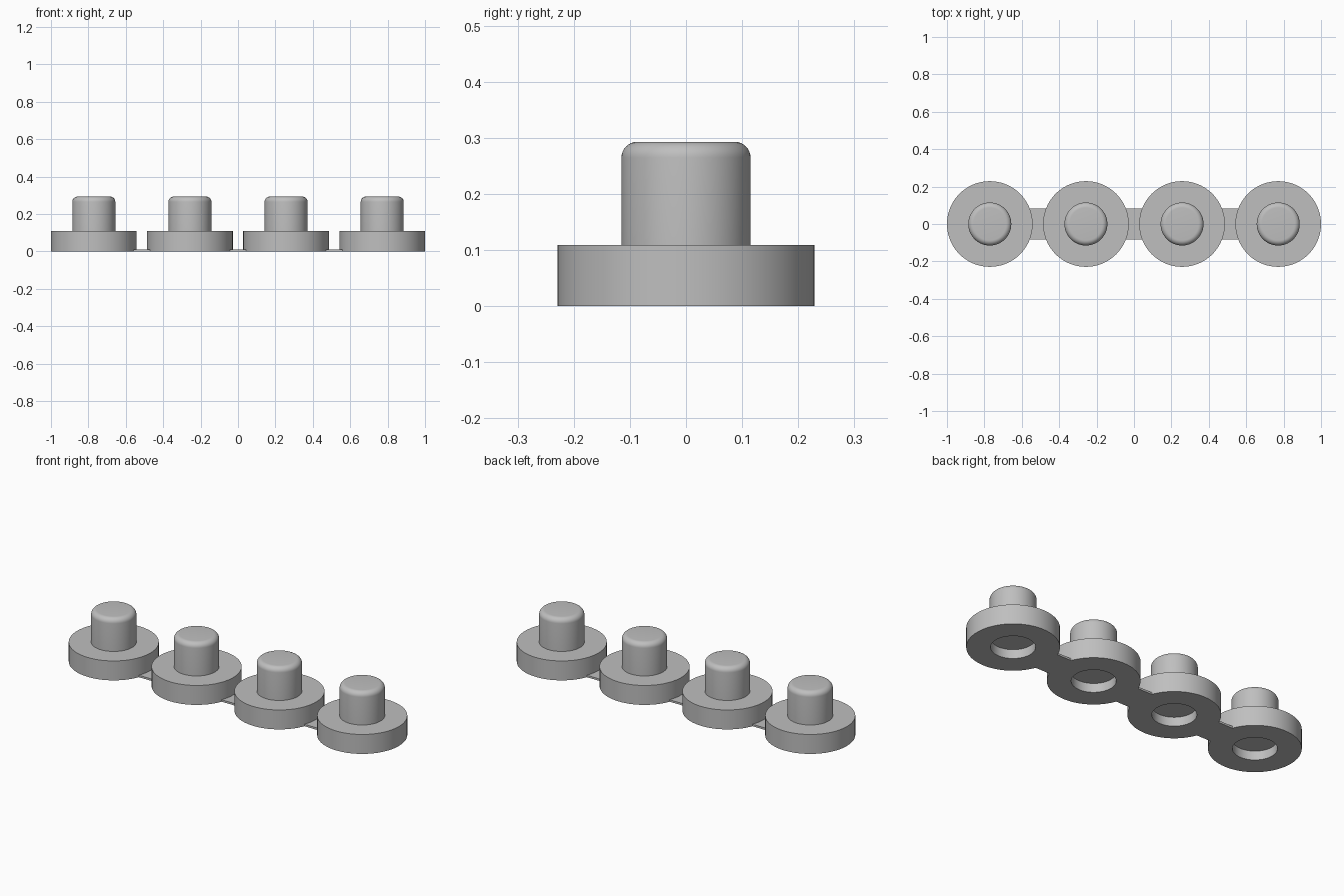
import bpy, bmesh, math
from mathutils import Matrix, Vector

cube = bpy.data.objects.get("Cube")
if cube:
    bpy.data.objects.remove(cube, do_unlink=True)

PITCH = 0.514       # spacing of the pegs
BASE_R, BASE_H = 0.229, 0.109
STUD_R, STUD_TOP, FILLET = 0.115, 0.293, 0.028
HOLE_R, HOLE_DEPTH = 0.11, 0.05
STRIP_HALF, STRIP_H = 0.083, 0.011

grey = bpy.data.materials.new("light grey")
grey.use_nodes = True
colour = (0.52, 0.52, 0.52, 1)
grey.diffuse_color = colour
grey.node_tree.nodes["Principled BSDF"].inputs["Base Color"].default_value = colour


def finish(bm, name):
    """Turn a bmesh into a smooth-shaded object with sharp creases."""
    bmesh.ops.remove_doubles(bm, verts=bm.verts, dist=1e-5)
    bmesh.ops.recalc_face_normals(bm, faces=bm.faces)
    mesh = bpy.data.meshes.new(name)
    bm.to_mesh(mesh)
    bm.free()
    mesh.materials.append(grey)
    obj = bpy.data.objects.new(name, mesh)
    bpy.context.collection.objects.link(obj)
    bpy.ops.object.select_all(action='DESELECT')
    obj.select_set(True)
    bpy.context.view_layer.objects.active = obj
    bpy.ops.object.shade_smooth_by_angle(angle=math.radians(30))
    return obj


def peg(name, x):
    """Round base, rounded stud and blind hole underneath, as one lathed profile."""
    arc = [(STUD_R - FILLET + FILLET * math.cos(a), STUD_TOP - FILLET + FILLET * math.sin(a))
           for a in (i * math.pi / 16 for i in range(9))]
    profile = [(0, HOLE_DEPTH), (HOLE_R, HOLE_DEPTH), (HOLE_R, 0), (BASE_R, 0),
               (BASE_R, BASE_H), (STUD_R, BASE_H)] + arc + [(0, STUD_TOP)]
    bm = bmesh.new()
    verts = [bm.verts.new((r, 0, z)) for r, z in profile]
    edges = [bm.edges.new(pair) for pair in zip(verts, verts[1:])]
    bmesh.ops.spin(bm, geom=verts + edges, cent=(0, 0, 0), axis=(0, 0, 1),
                   angle=2 * math.pi, steps=72)
    bmesh.ops.transform(bm, matrix=Matrix.Translation((x, 0, 0)), verts=bm.verts)
    return finish(bm, name)


def strip(name, x):
    """Thin link whose hollow ends follow the round bases."""
    steps = [-STRIP_HALF + 2 * STRIP_HALF * i / 8 for i in range(9)]
    side = [(PITCH / 2 - math.sqrt(BASE_R ** 2 - y * y) + 0.001, y) for y in steps]
    outline = side + [(-sx, y) for sx, y in reversed(side)]
    bm = bmesh.new()
    face = bm.faces.new([bm.verts.new((x + px, y, 0)) for px, y in outline])
    ext = bmesh.ops.extrude_face_region(bm, geom=[face], use_keep_orig=True)
    top = [v for v in ext["geom"] if isinstance(v, bmesh.types.BMVert)]
    bmesh.ops.translate(bm, verts=top, vec=Vector((0, 0, STRIP_H)))
    return finish(bm, name)


# Four pegs in a row, joined by three links
for i in range(4):
    peg(f"peg_{i + 1}", (i - 1.5) * PITCH)
for i in range(3):
    strip(f"link_strip_{i + 1}", (i - 1) * PITCH)
